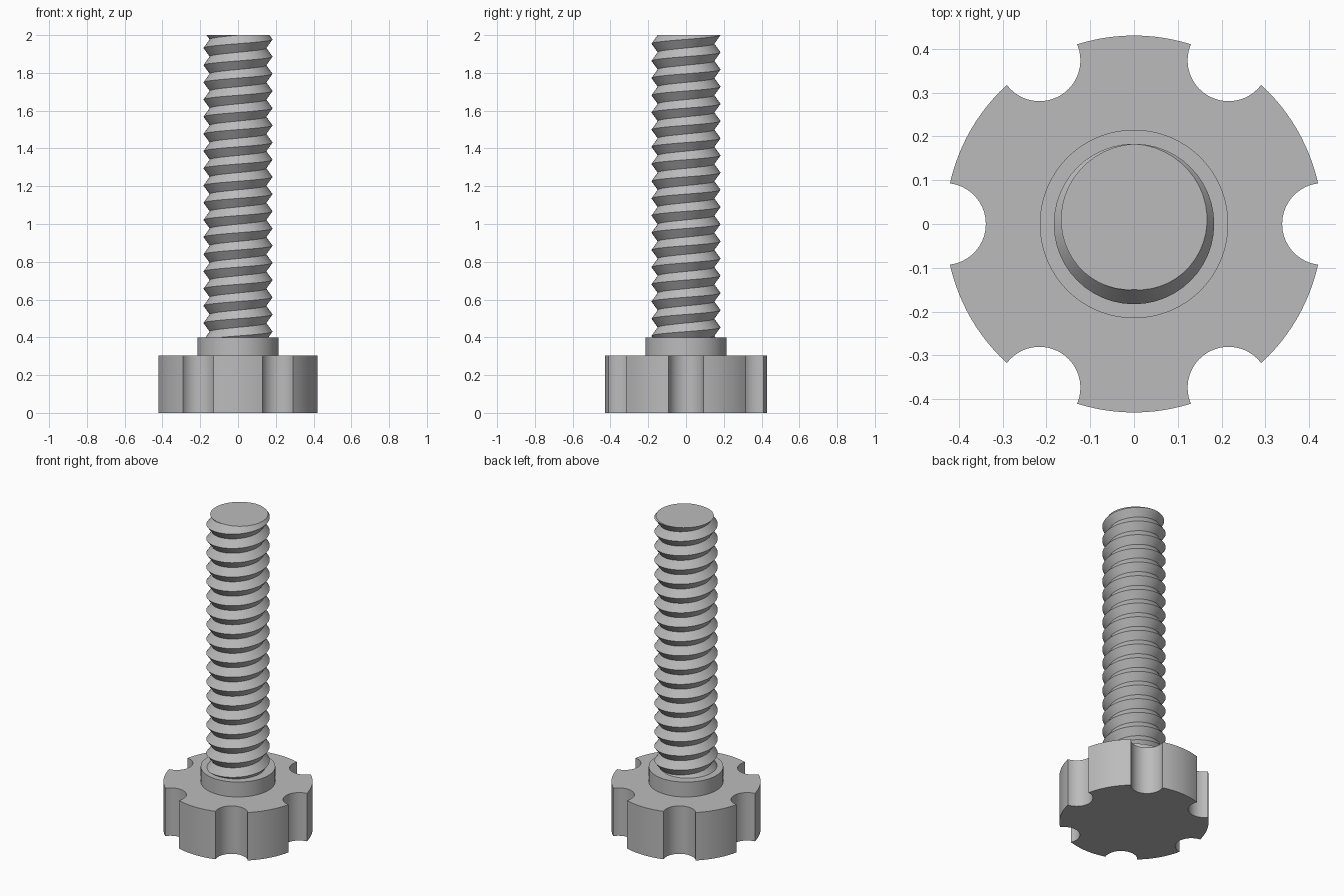
import bpy, bmesh
from math import sin, cos, radians, pi

cube = bpy.data.objects.get("Cube")
if cube:
    bpy.data.objects.remove(cube, do_unlink=True)

grey = bpy.data.materials.new("plain grey")
grey.use_nodes = True
grey.diffuse_color = (0.5, 0.5, 0.5, 1)
grey.node_tree.nodes["Principled BSDF"].inputs["Base Color"].default_value = (0.5, 0.5, 0.5, 1)


def finish(bm, name):
    """Turn a bmesh into a smooth-shaded object with sharp edges kept."""
    bmesh.ops.recalc_face_normals(bm, faces=bm.faces)
    mesh = bpy.data.meshes.new(name)
    bm.to_mesh(mesh)
    bm.free()
    mesh.materials.append(grey)
    obj = bpy.data.objects.new(name, mesh)
    bpy.context.collection.objects.link(obj)
    bpy.ops.object.select_all(action='DESELECT')
    obj.select_set(True)
    bpy.context.view_layer.objects.active = obj
    bpy.ops.object.shade_smooth_by_angle(angle=radians(30))
    return obj


def prism(name, outline, bottom, top):
    """Extrude a flat outline straight up."""
    bm = bmesh.new()
    base = bm.faces.new([bm.verts.new((x, y, bottom)) for x, y in outline])
    new = bmesh.ops.extrude_face_region(bm, geom=[base], use_keep_orig=True)["geom"]
    for v in new:
        if isinstance(v, bmesh.types.BMVert):
            v.co.z = top
    return finish(bm, name)


def arc(cx, cy, r, start, end, steps):
    angles = [radians(start + (end - start) * i / steps) for i in range(steps + 1)]
    return [(cx + r * cos(a), cy + r * sin(a)) for a in angles]


# Hand knob: round disc with six scooped finger grips
KNOB_R, GRIP_C, GRIP_R, GRIP_HALF = 0.43, 0.4315, 0.0935, 12.5
outline = []
for turn in range(0, 360, 60):
    a = radians(turn)
    outline += arc(GRIP_C * cos(a), GRIP_C * sin(a), GRIP_R, turn + 263, turn + 97, 20)
    outline += arc(0, 0, KNOB_R, turn + GRIP_HALF, turn + 60 - GRIP_HALF, 12)[1:-1]
prism("knob", outline, 0, 0.305)

# Collar between knob and screw
prism("collar", arc(0, 0, 0.215, 0, 360, 72)[:-1], 0.305, 0.4)

# Screw shaft: right-handed V thread trimmed flat at both ends
CREST, ROOT, PITCH, SEG = 0.183, 0.15, 0.091, 48
BOTTOM, TOP = 0.39, 2.0
bm = bmesh.new()
crest, root = [], []
for i in range(-20 * SEG, 2 * SEG + 1):
    a = pi / 2 + 2 * pi * i / SEG
    z = TOP + PITCH * i / SEG
    crest.append(bm.verts.new((CREST * cos(a), CREST * sin(a), z)))
    root.append(bm.verts.new((ROOT * cos(a), ROOT * sin(a), z + PITCH / 2)))
for i in range(len(crest) - SEG - 1):
    bm.faces.new((crest[i], crest[i + 1], root[i + 1], root[i]))
    bm.faces.new((root[i], root[i + 1], crest[i + SEG + 1], crest[i + SEG]))
for height, direction in ((TOP, 1), (BOTTOM, -1)):
    cut = bmesh.ops.bisect_plane(bm, geom=bm.verts[:] + bm.edges[:] + bm.faces[:], dist=1e-6,
                                 plane_co=(0, 0, height), plane_no=(0, 0, direction),
                                 clear_outer=True)["geom_cut"]
    rim = [e for e in cut if isinstance(e, bmesh.types.BMEdge)]
    bmesh.ops.contextual_create(bm, geom=rim)
finish(bm, "threaded_shaft")
